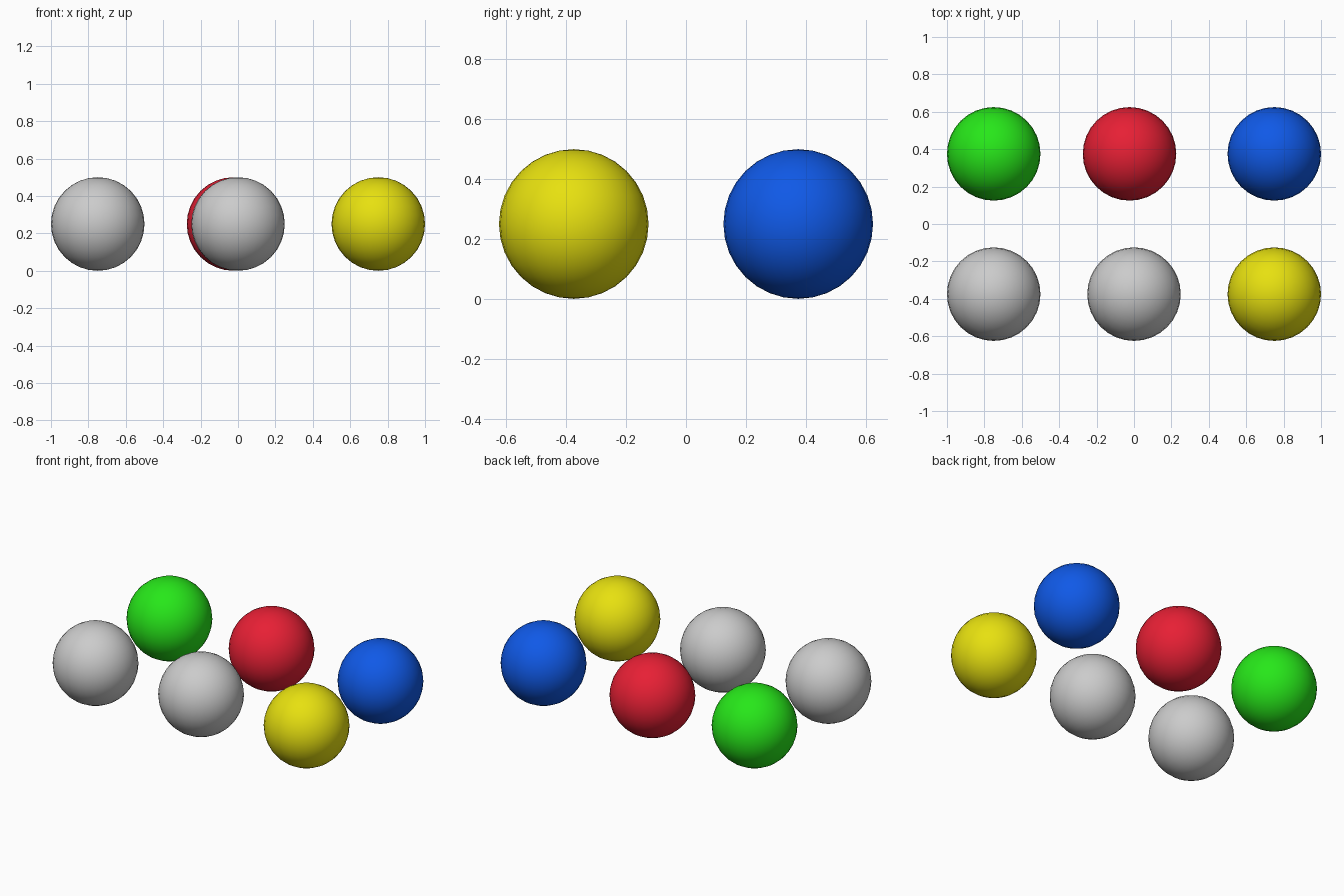
import bpy
import math

if "Cube" in bpy.data.objects:
    bpy.data.objects.remove(bpy.data.objects["Cube"])

RADIUS = 0.25


def make_ball(name, x, y, color=None):
    bpy.ops.mesh.primitive_uv_sphere_add(
        segments=32, ring_count=16, radius=RADIUS, location=(x, y, RADIUS))
    ball = bpy.context.object
    ball.name = name
    bpy.ops.object.shade_smooth_by_angle(angle=math.radians(40))
    if color:
        mat = bpy.data.materials.new(name + "_paint")
        mat.diffuse_color = (*color, 1.0)
        mat.use_nodes = True
        mat.node_tree.nodes["Principled BSDF"].inputs["Base Color"].default_value = mat.diffuse_color
        ball.data.materials.append(mat)


# Back row
make_ball("green_ball", -0.75, 0.375, (0.02, 0.8, 0.01))
make_ball("red_ball", -0.024, 0.375, (0.8, 0.014, 0.035))
make_ball("blue_ball", 0.75, 0.375, (0.005, 0.1, 0.8))

# Front row
make_ball("grey_ball_left", -0.75, -0.375)
make_ball("grey_ball_middle", 0.0, -0.375)
make_ball("yellow_ball", 0.75, -0.375, (0.8, 0.75, 0.005))
